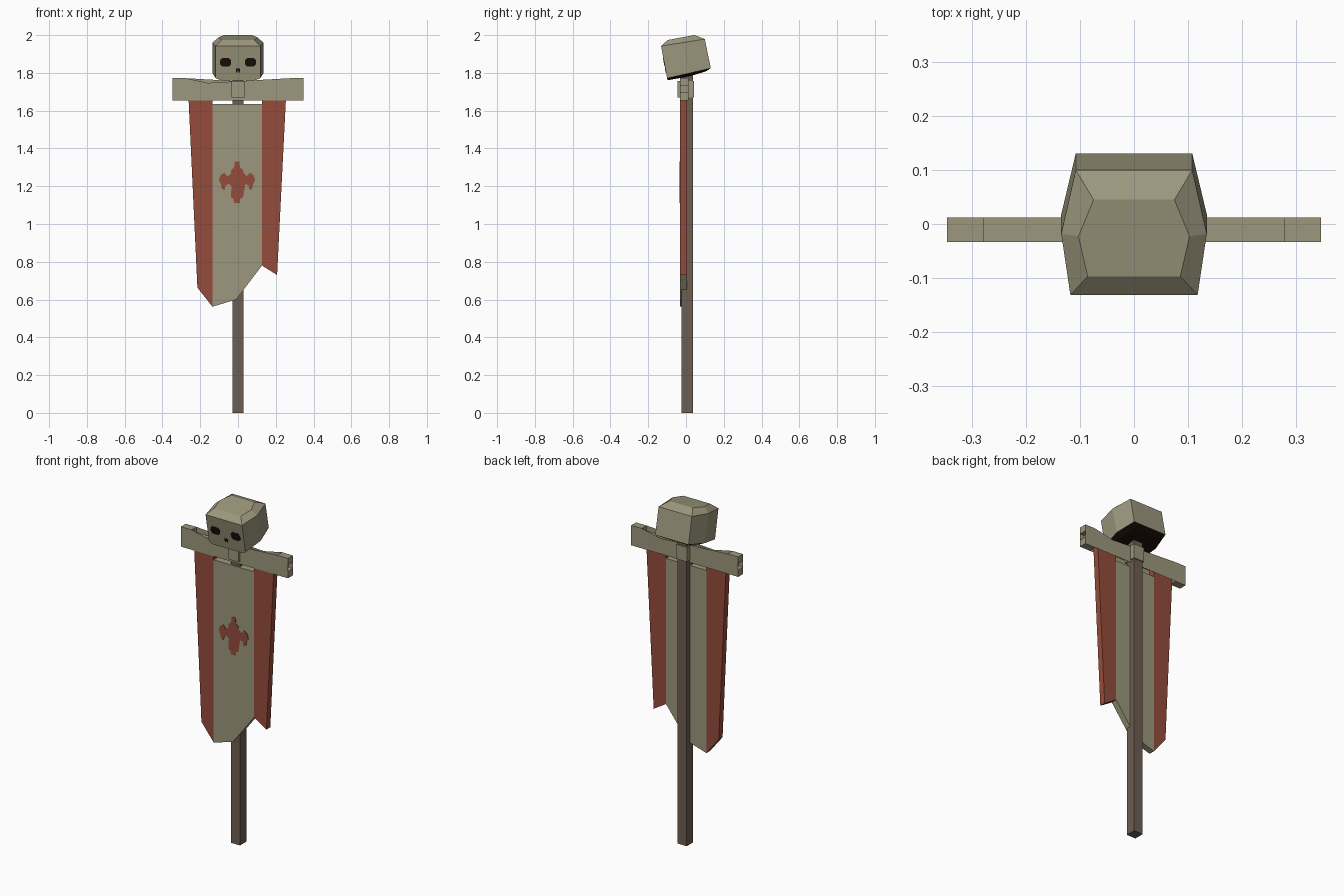
import bpy, bmesh


def mat(name, col):
    m = bpy.data.materials.new(name)
    m.diffuse_color = (*col, 1)
    return m


BONE = mat("bone", (0.335, 0.312, 0.205))
RED = mat("red cloth", (0.30, 0.072, 0.043))
WOOD = mat("dark wood", (0.155, 0.112, 0.085))
DARK = mat("hollow black", (0.012, 0.004, 0.003))


def finish(name, bm, *mats):
    bmesh.ops.recalc_face_normals(bm, faces=bm.faces)
    me = bpy.data.meshes.new(name)
    bm.to_mesh(me)
    bm.free()
    for m in mats:
        me.materials.append(m)
    ob = bpy.data.objects.new(name, me)
    bpy.context.collection.objects.link(ob)
    return ob


def slab(name, pts, front, back, m):
    """Extrude an x/z outline along y; front and back are functions of z or numbers."""
    f = front if callable(front) else (lambda z: front)
    b = back if callable(back) else (lambda z: back)
    bm = bmesh.new()
    A = [bm.verts.new((x, f(z), z)) for x, z in pts]
    B = [bm.verts.new((x, b(z), z)) for x, z in pts]
    n = len(pts)
    caps = [bm.faces.new(A), bm.faces.new(B[::-1])]
    for i in range(n):
        j = (i + 1) % n
        bm.faces.new((A[i], B[i], B[j], A[j]))
    bmesh.ops.triangulate(bm, faces=caps)
    return finish(name, bm, m)


def box(name, x0, x1, y0, y1, z0, z1, m):
    return slab(name, [(x0, z0), (x1, z0), (x1, z1), (x0, z1)], y0, y1, m)


# pole and central collar
box("pole", -0.03, 0.03, -0.024, 0.036, 0, 1.785, WOOD)
box("collar", -0.035, 0.035, -0.045, 0.042, 1.671, 1.756, BONE)

# bone crossbar with notched knuckle ends
half = [(0.278, 1.687), (0.278, 1.655), (0.347, 1.655), (0.347, 1.695),
        (0.318, 1.695), (0.318, 1.733), (0.347, 1.733), (0.347, 1.772),
        (0.278, 1.772), (0.278, 1.74)]
slab("crossbar", half + [(-x, z) for x, z in half[::-1]], -0.033, 0.012, BONE)

# banner cloth: centre panel and two side stripes
slab("banner_centre", [(-0.135, 1.634), (-0.135, 0.562), (-0.01, 0.6),
                       (0.127, 0.78), (0.127, 1.634)], -0.032, 0.004, BONE)
slab("stripe_left", [(-0.263, 1.688), (-0.215, 0.663), (-0.135, 0.562),
                     (-0.135, 1.688)], -0.032, 0.004, RED)
slab("stripe_right", [(0.127, 1.688), (0.127, 0.78), (0.207, 0.73),
                      (0.255, 1.688)], -0.032, 0.004, RED)

# lily emblem, half outline mirrored
lily = [(0.012, 1.332), (0.016, 1.298), (0.03, 1.288), (0.032, 1.265),
        (0.05, 1.252), (0.068, 1.272), (0.088, 1.258), (0.096, 1.232),
        (0.085, 1.21), (0.08, 1.185), (0.066, 1.18), (0.06, 1.205),
        (0.042, 1.212), (0.03, 1.2), (0.032, 1.14), (0.016, 1.132),
        (0.016, 1.112)]
slab("emblem", [(x - 0.005, z) for x, z in lily] +
     [(-x - 0.005, z) for x, z in lily[::-1]], -0.035, -0.031, RED)

# skull: stacked hexagonal rings, leaning forward
rings = [
    [(0.085, 0.105, 1.808), (0.098, 0.02, 1.782), (0.09, -0.098, 1.761)],
    [(0.108, 0.131, 1.825), (0.135, 0.018, 1.799), (0.118, -0.1, 1.772)],
    [(0.108, 0.1, 1.979), (0.135, -0.018, 1.96), (0.118, -0.132, 1.942)],
    [(0.075, 0.045, 2.0), (0.103, -0.023, 1.988), (0.086, -0.097, 1.974)],
]
bm = bmesh.new()
loops = [[bm.verts.new(p) for p in r] +
         [bm.verts.new((-x, y, z)) for x, y, z in r[::-1]] for r in rings]
base = bm.faces.new(loops[0])
base.material_index = 1
bm.faces.new(loops[-1])
for k in range(3):
    for i in range(6):
        j = (i + 1) % 6
        f = bm.faces.new((loops[k][i], loops[k][j], loops[k + 1][j], loops[k + 1][i]))
        # underside is dark except the jaw edge at the front
        if k == 0 and i != 2:
            f.material_index = 1
finish("skull", bm, BONE, DARK)


# face plates lying on the tilted front of the skull
def face_y(z):
    return -0.132 + (1.942 - z) * 0.188


def plate(name, pts):
    slab(name, pts, lambda z: face_y(z) - 0.002, lambda z: face_y(z) + 0.003, DARK)


for s, side in ((-1, "left"), (1, "right")):
    eye = [(-0.03, -0.01), (-0.018, -0.023), (0.018, -0.023), (0.03, -0.01),
           (0.03, 0.01), (0.018, 0.023), (-0.018, 0.023), (-0.03, 0.01)]
    plate("eye_" + side, [(s * 0.066 + x, 1.856 + z) for x, z in eye])
plate("nose", [(-0.01, 1.802), (-0.003, 1.802), (-0.003, 1.812), (0.003, 1.812),
               (0.003, 1.802), (0.01, 1.802), (0.01, 1.824), (-0.01, 1.824)])
